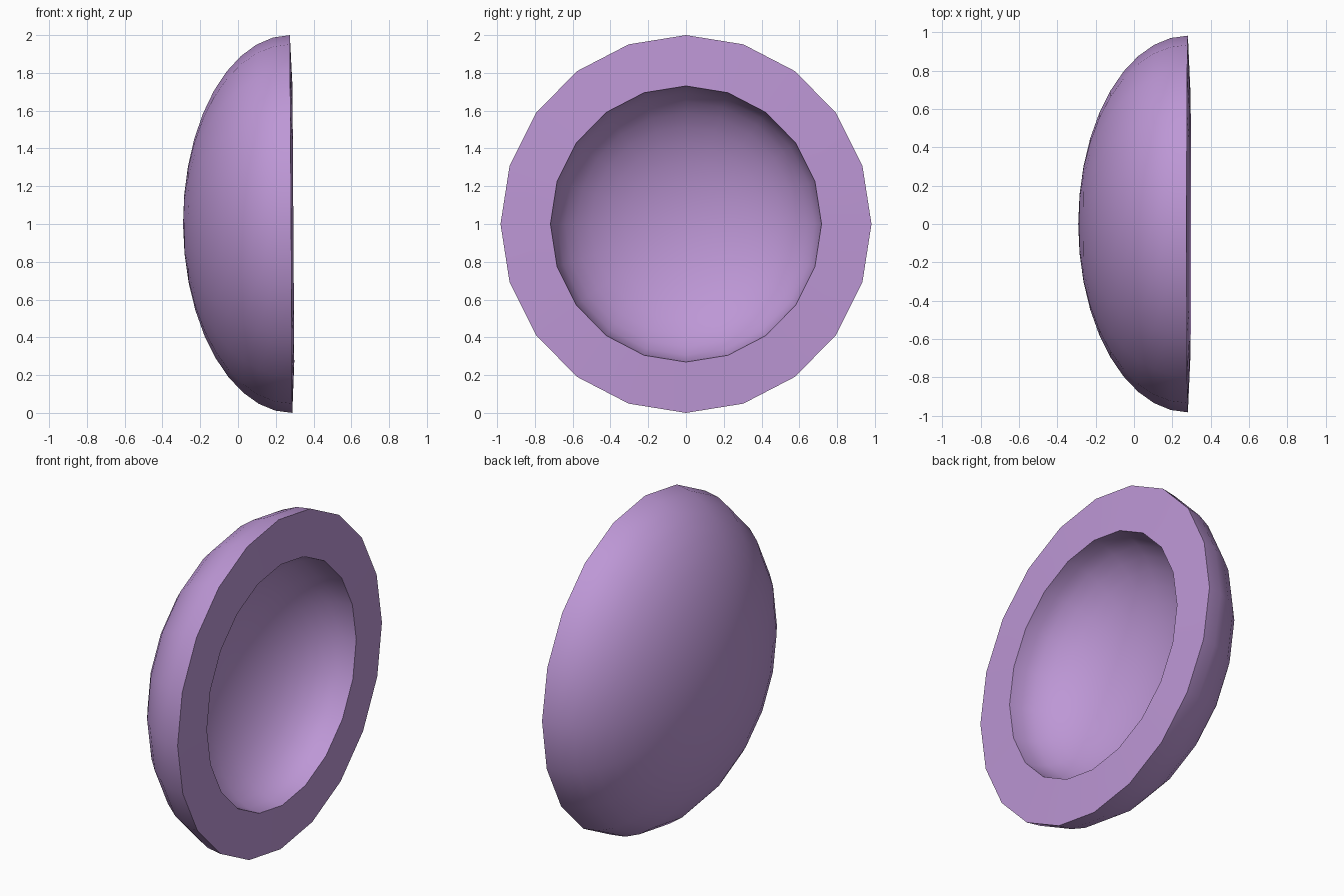
import bpy, bmesh
from math import pi

if "Cube" in bpy.data.objects:
    bpy.data.objects.remove(bpy.data.objects["Cube"])

# Half sphere: 20 sides, 9 degree rings, pole along local -z
bm = bmesh.new()
bmesh.ops.create_uvsphere(bm, u_segments=20, v_segments=20, radius=1.0)
upper = [v for v in bm.verts if v.co.z > 0.01]
bmesh.ops.delete(bm, geom=upper, context='VERTS')
bmesh.ops.recalc_face_normals(bm, faces=bm.faces[:])
# An open shell can be recalculated inside out: make the normals point outward
if sum(f.normal.dot(f.calc_center_median()) for f in bm.faces) < 0:
    bmesh.ops.reverse_faces(bm, faces=bm.faces[:])
mesh = bpy.data.meshes.new("bowl_shell")
bm.to_mesh(mesh)
bm.free()

bowl = bpy.data.objects.new("bowl_shell", mesh)
bpy.context.collection.objects.link(bowl)
bpy.context.view_layer.objects.active = bowl
bowl.select_set(True)

# Thick wall, added before the dome is squashed
wall = bowl.modifiers.new("wall", 'SOLIDIFY')
wall.thickness = 0.27
wall.offset = -1
bpy.ops.object.modifier_apply(modifier=wall.name)

# Squash the depth and stand the bowl on edge, opening towards +x
bowl.scale = (1.0, 0.982, 0.572)
bowl.rotation_euler = (0, pi / 2 - 0.0065, 0)
bowl.location = (0.281, 0, 1.0)
bpy.ops.object.transform_apply(location=True, rotation=True, scale=True)
bpy.ops.object.shade_smooth_by_angle(angle=pi / 5)

# Lilac colour
lilac = bpy.data.materials.new("lilac")
lilac.diffuse_color = (0.51, 0.31, 0.67, 1)
lilac.use_nodes = True
lilac.node_tree.nodes["Principled BSDF"].inputs["Base Color"].default_value = lilac.diffuse_color
bowl.data.materials.append(lilac)
